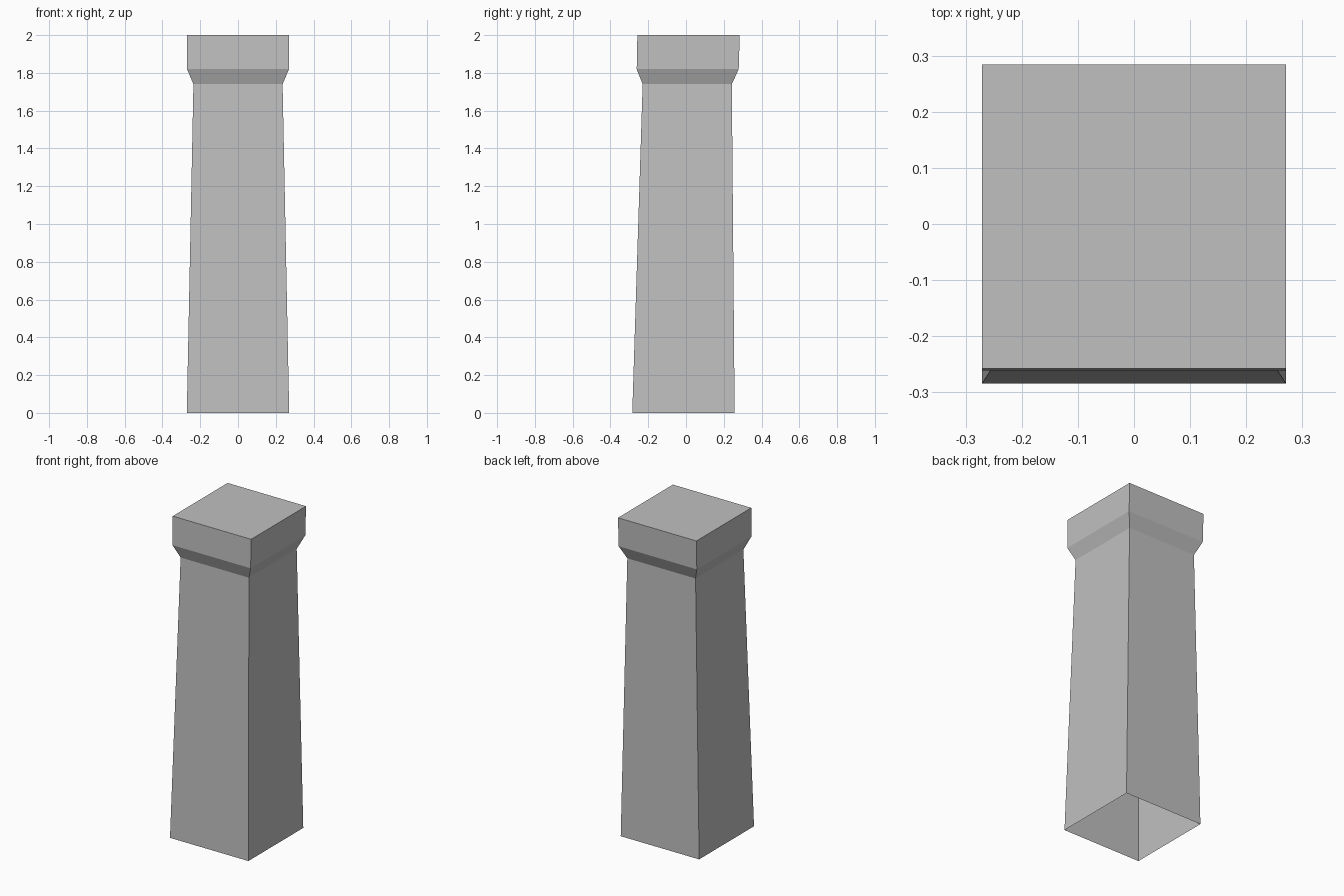
import bpy
import bmesh

old = bpy.data.objects.get("Cube")
if old:
    bpy.data.objects.remove(old, do_unlink=True)

# Plain grey stone
stone = bpy.data.materials.new("grey stone")
stone.use_nodes = True
colour = (0.53, 0.53, 0.53, 1.0)
stone.diffuse_color = colour
bsdf = next(n for n in stone.node_tree.nodes if n.type == "BSDF_PRINCIPLED")
bsdf.inputs["Base Color"].default_value = colour

# Profile of the slightly leaning pillar: half width, y of the centre, height
profile = [
    (0.271, -0.0135, 0.0),   # foot
    (0.236, 0.0065, 1.74),   # neck
    (0.270, 0.009, 1.82),    # flare
    (0.271, 0.0135, 2.0),    # top
]
corners = [(-1, -1), (1, -1), (1, 1), (-1, 1)]

bm = bmesh.new()
rings = [[bm.verts.new((sx * half, cy + sy * half, z)) for sx, sy in corners]
         for half, cy, z in profile]

# Walls, with a closed top and an open foot
for low, high in zip(rings, rings[1:]):
    for i in range(4):
        j = (i + 1) % 4
        bm.faces.new((low[i], low[j], high[j], high[i]))
bm.faces.new(rings[-1])

mesh = bpy.data.meshes.new("pillar")
bm.to_mesh(mesh)
bm.free()
mesh.materials.append(stone)
pillar = bpy.data.objects.new("pillar", mesh)
bpy.context.collection.objects.link(pillar)
